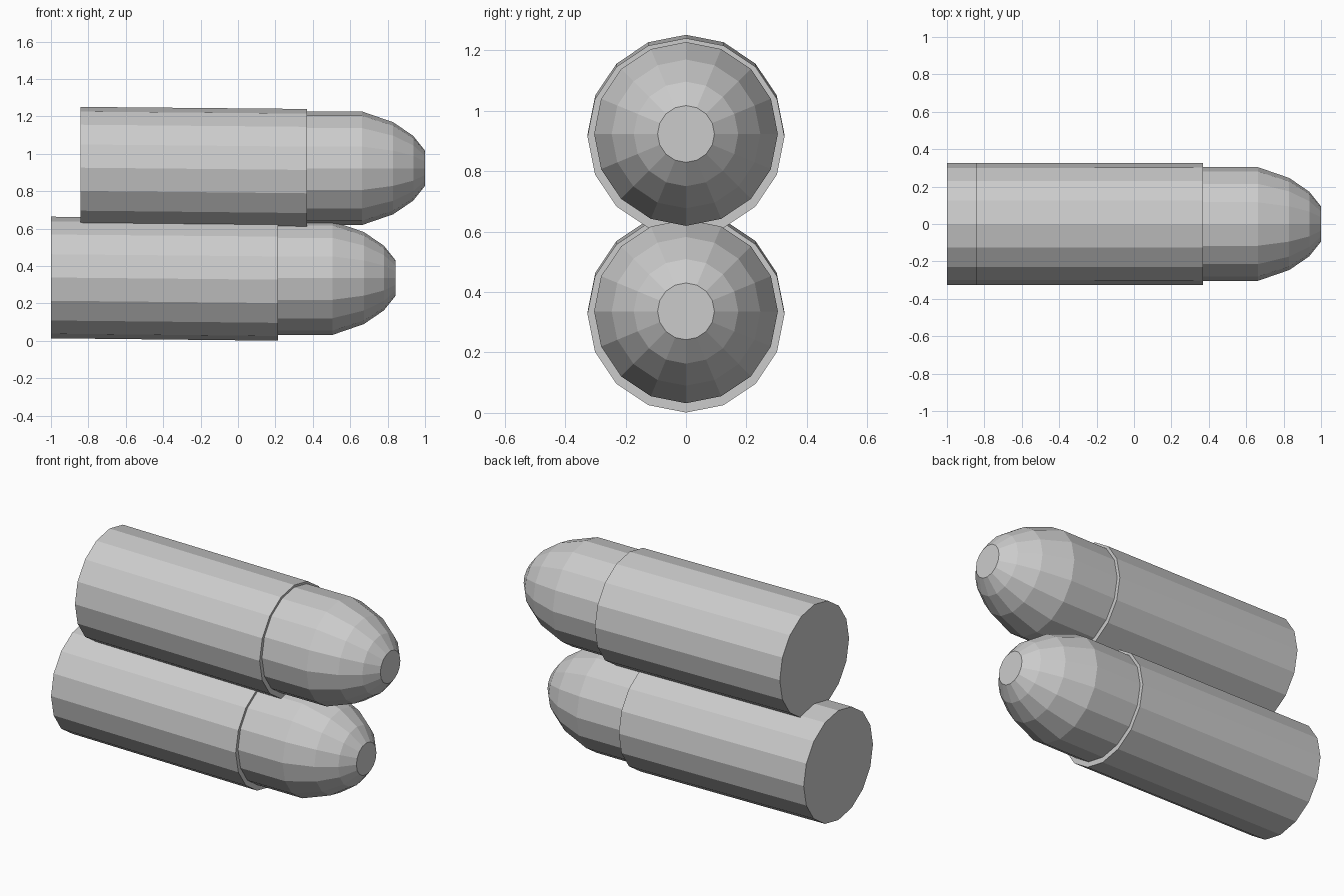
import bpy
import bmesh
from math import cos, sin, pi

if "Cube" in bpy.data.objects:
    bpy.data.objects.remove(bpy.data.objects["Cube"])

SIDES = 16


def lathe_x(name, stations):
    """Closed flat-shaded 16-sided solid along x; each station is (x, centre z, radius)."""
    bm = bmesh.new()
    rings = [[bm.verts.new((x, r * cos(2 * pi * i / SIDES), z + r * sin(2 * pi * i / SIDES)))
              for i in range(SIDES)] for x, z, r in stations]
    for a, b in zip(rings, rings[1:]):
        for i in range(SIDES):
            j = (i + 1) % SIDES
            bm.faces.new((a[i], a[j], b[j], b[i]))
    bm.faces.new(rings[0])
    bm.faces.new(rings[-1])
    bmesh.ops.recalc_face_normals(bm, faces=bm.faces)
    mesh = bpy.data.meshes.new(name)
    bm.to_mesh(mesh)
    bm.free()
    obj = bpy.data.objects.new(name, mesh)
    bpy.context.collection.objects.link(obj)
    return obj


# Two stacked cartridges: the upper one sits further forward
for label, dx, z in (("lower", 0.0, 0.336), ("upper", 0.157, 0.923)):
    # Casing, dipping very slightly towards the front
    lathe_x(label + "_casing", [(-1.0 + dx, z + 0.003, 0.325),
                                (0.213 + dx, z - 0.009, 0.326)])
    # Rounded nose with a flat tip, seated inside the casing
    profile = [(0.16, 0.304), (0.505, 0.304), (0.673, 0.246), (0.78, 0.173), (0.843, 0.094)]
    lathe_x(label + "_nose", [(x + dx, z, r) for x, r in profile])
